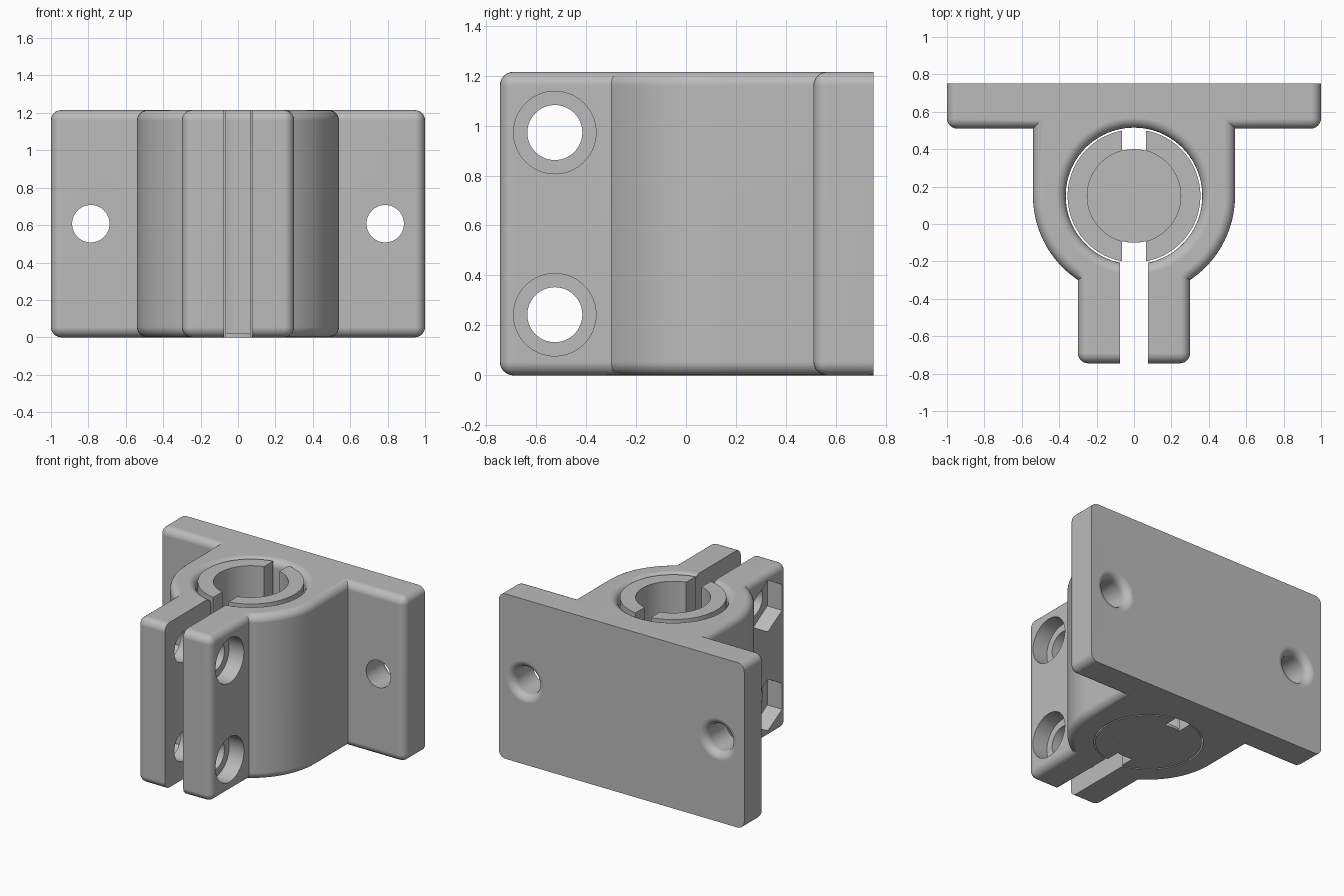
import bpy, bmesh
from math import sin, cos, pi, asin, acos, radians
from mathutils import Matrix, Vector

if "Cube" in bpy.data.objects:
    bpy.data.objects.remove(bpy.data.objects["Cube"])

HEIGHT, FILLET = 1.215, 0.055
BACK, FRONT, SHOULDER = 0.75, -0.745, 0.51
CENTRE = Vector((0, 0.15, 0))
BODY_R, BORE_R, CUP_R, CUP_IN = 0.54, 0.365, 0.355, 0.25
LUG, SLIT, SLOT = 0.3, 0.075, 0.063

grey = bpy.data.materials.new("light_grey")
grey.use_nodes = True
grey.diffuse_color = (0.5, 0.5, 0.5, 1)
grey.node_tree.nodes["Principled BSDF"].inputs["Base Color"].default_value = grey.diffuse_color


def finish(bm, name):
    bmesh.ops.recalc_face_normals(bm, faces=bm.faces)
    mesh = bpy.data.meshes.new(name)
    bm.to_mesh(mesh)
    bm.free()
    mesh.materials.append(grey)
    obj = bpy.data.objects.new(name, mesh)
    bpy.context.collection.objects.link(obj)
    return obj


def prism(bm, outline, z0, z1):
    """Extrude a plan outline upwards."""
    face = bm.faces.new([bm.verts.new((x, y, z0)) for x, y in outline])
    top = bmesh.ops.extrude_face_region(bm, geom=[face])["geom"]
    verts = [v for v in top if isinstance(v, bmesh.types.BMVert)]
    bmesh.ops.translate(bm, verts=verts, vec=(0, 0, z1 - z0))


def turned(name, profile, matrix, steps=64):
    """Spin a (radius, height) profile into a closed solid."""
    bm = bmesh.new()
    points = [(0, profile[0][1])] + profile + [(0, profile[-1][1])]
    verts = [bm.verts.new((r, 0, z)) for r, z in points]
    edges = [bm.edges.new(pair) for pair in zip(verts, verts[1:])]
    bmesh.ops.spin(bm, geom=verts + edges, cent=(0, 0, 0), axis=(0, 0, 1),
                   angle=2 * pi, steps=steps)
    bmesh.ops.remove_doubles(bm, verts=bm.verts, dist=1e-4)
    bm.transform(matrix)
    return finish(bm, name)


def flared(radius, start, end):
    """Straight hole whose far mouth is rounded over."""
    arc = [(radius + FILLET * (1 - cos(i * pi / 12)), end - FILLET * (1 - sin(i * pi / 12)))
           for i in range(7)]
    return [(radius, start)] + arc + [(radius + FILLET, end + 0.1)]


def arc_points(radius, a0, a1, n):
    return [(radius * cos(a0 + (a1 - a0) * i / n),
             CENTRE.y + radius * sin(a0 + (a1 - a0) * i / n)) for i in range(n + 1)]


def cut(target, cutter):
    cutter.hide_render = True
    mod = target.modifiers.new("cut", 'BOOLEAN')
    mod.operation, mod.solver, mod.object = 'DIFFERENCE', 'EXACT', cutter
    bpy.context.view_layer.objects.active = target
    bpy.ops.object.modifier_apply(modifier=mod.name)
    bpy.data.objects.remove(cutter)


def smooth(obj):
    bpy.ops.object.select_all(action='DESELECT')
    obj.select_set(True)
    bpy.context.view_layer.objects.active = obj
    bpy.ops.object.shade_smooth_by_angle(angle=radians(30))
    mod = obj.modifiers.new("clean_shading", 'WEIGHTED_NORMAL')
    mod.keep_sharp = True


# Clamp body: plate, barrel and front lugs in one plan outline
half = [(1, BACK), (1, SHOULDER), (BODY_R, SHOULDER)]
half += arc_points(BODY_R, 0, -acos(LUG / BODY_R), 24) + [(LUG, FRONT)]
bm = bmesh.new()
prism(bm, half + [(-x, y) for x, y in reversed(half)], 0, HEIGHT)


def rounded(edge):
    a, b = (v.co for v in edge.verts)
    if abs(a.z - b.z) > 0.1:   # upright outer corners
        return (abs(a.x) > 0.99 and a.y < BACK - 0.1) or a.y < FRONT + 0.01
    return min(a.y, b.y) < BACK - 0.01   # top and bottom rims, not the back


bmesh.ops.bevel(bm, geom=[e for e in bm.edges if rounded(e)], offset=FILLET,
                segments=6, profile=0.5, affect='EDGES', clamp_overlap=False)
clamp = finish(bm, "clamp_body")

# Bore with a rounded upper mouth
cut(clamp, turned("bore_cutter", flared(BORE_R, -0.1, HEIGHT), Matrix.Translation(CENTRE), 96))

# Slit between the lugs
bm = bmesh.new()
prism(bm, [(-SLIT, -1), (SLIT, -1), (SLIT, CENTRE.y), (-SLIT, CENTRE.y)], -0.1, HEIGHT + 0.1)
cut(clamp, finish(bm, "slit_cutter"))

# Cross bolts: round recess on the left lug, hexagonal nut pocket on the right
for z in (0.243, 0.972):
    place = Matrix.Translation((0, -0.525, z)) @ Matrix.Rotation(pi / 2, 4, 'Y')
    bolt = [(0.11, -0.4), (0.11, 0.18), (0.165, 0.18), (0.165, 0.4)]
    cut(clamp, turned("bolt_cutter", bolt, place))
    cut(clamp, turned("nut_cutter", [(0.19, -0.4), (0.19, -0.18)], place, 6))

# Mounting holes, rounded at the back of the plate
for x in (-0.787, 0.787):
    place = Matrix.Translation((x, 0, HEIGHT / 2)) @ Matrix.Rotation(-pi / 2, 4, 'X')
    cut(clamp, turned("mount_cutter", flared(0.1, 0.4, BACK), place))
smooth(clamp)

# Split bushing: two half walls on a thin floor
bm = bmesh.new()
outer, inner = (pi / 2 - asin(SLOT / r) for r in (CUP_R, CUP_IN))
wall = arc_points(CUP_R, -outer, outer, 48) + arc_points(CUP_IN, inner, -inner, 48)
for side in (1, -1):
    prism(bm, [(side * x, y) for x, y in wall], 0, HEIGHT)
smooth(finish(bm, "bushing_walls"))
smooth(turned("bushing_floor", [(CUP_IN, 0), (CUP_IN, 0.02)], Matrix.Translation(CENTRE), 96))
